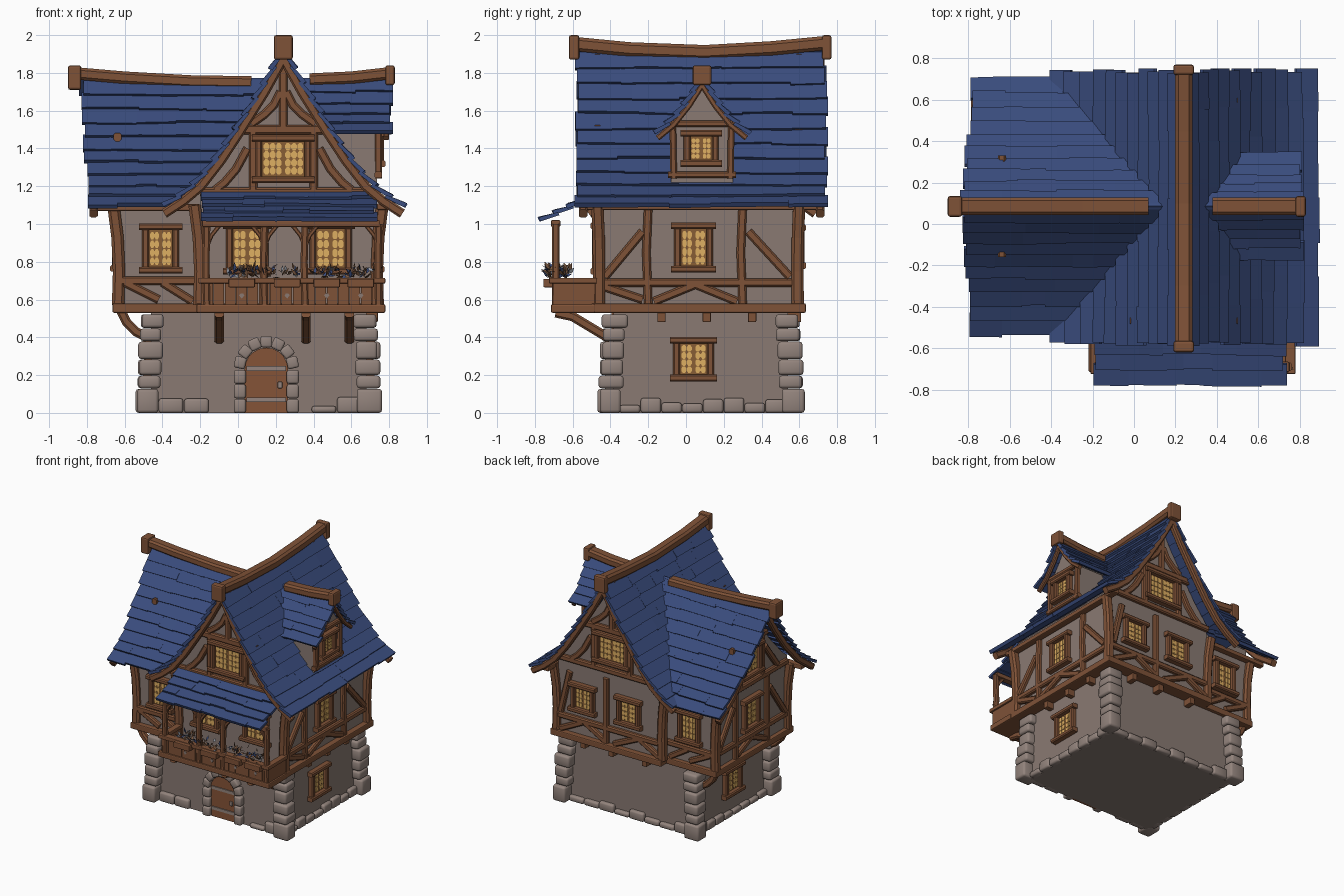
import bpy, bmesh, math, random
from mathutils import Vector as V, Matrix

if "Cube" in bpy.data.objects:
    bpy.data.objects.remove(bpy.data.objects["Cube"])

random.seed(4)
U = random.uniform
COLORS = {"roof_blue": (60, 77, 124), "timber": (126, 83, 58), "plaster": (136, 121, 114),
          "stone": (146, 131, 124), "window_amber": (134, 94, 56), "window_glow": (222, 174, 98),
          "door_wood": (132, 84, 58), "dry_leaf": (120, 88, 66), "petal_grey": (150, 155, 165)}
MATS, PARTS = {}, {}
for key, rgb in COLORS.items():
    MATS[key] = bpy.data.materials.new(key)
    MATS[key].diffuse_color = [(c / 255) ** 2.2 for c in rgb] + [1]


def part(name, mat):
    return PARTS.setdefault(name, (bmesh.new(), mat))[0]


def prism(bm, pts, vec):
    a = [bm.verts.new(p) for p in pts]
    b = [bm.verts.new(p + vec) for p in pts]
    bm.faces.new(a[::-1])
    bm.faces.new(b)
    for i in range(len(a)):
        j = (i + 1) % len(a)
        bm.faces.new((a[i], a[j], b[j], b[i]))


def block(bm, lo, hi, bevel=0.0, turn=None):
    t = bmesh.new()
    lo, hi = V(lo), V(hi)
    bmesh.ops.create_cube(t, size=1, matrix=Matrix.Diagonal((*(hi - lo), 1)))
    if bevel:
        bmesh.ops.bevel(t, geom=t.edges[:], offset=bevel, segments=2, profile=0.5, affect='EDGES')
    t.transform(Matrix.Translation((lo + hi) / 2) @ (turn or Matrix()))
    me = bpy.data.meshes.new("tmp")
    t.to_mesh(me)
    t.free()
    bm.from_mesh(me)
    bpy.data.meshes.remove(me)


def sweep(bm, pts, w, d, n):
    """Chamfered timber along a path; n is its depth direction."""
    pts, rings, n = [V(p) for p in pts], [], V(n)
    c = 0.22 * min(w, d)
    sect = [(x * sx, y * sy) for sx, sy, o in ((1, 1, 0), (-1, 1, 1), (-1, -1, 0), (1, -1, 1))
            for x, y in ((w / 2, d / 2 - c), (w / 2 - c, d / 2))[::(-1 if o else 1)]]
    for i, p in enumerate(pts):
        t = (pts[min(i + 1, len(pts) - 1)] - pts[max(i - 1, 0)]).normalized()
        b = t.cross(n).normalized()
        m = b.cross(t).normalized()
        rings.append([bm.verts.new(p + b * x + m * y) for x, y in sect])
    for r, s in zip(rings, rings[1:]):
        for i in range(8):
            bm.faces.new((r[i], r[(i + 1) % 8], s[(i + 1) % 8], s[i]))
    bm.faces.new(rings[0][::-1])
    bm.faces.new(rings[-1])


def wall(axis, pos, sign):
    """Maps (along, height, outward) onto a vertical wall plane."""
    if axis == 'y':
        return lambda u, v, d=0.0: V((u, pos + sign * d, v))
    return lambda u, v, d=0.0: V((pos + sign * d, u, v))


def timber(F, pts, w=0.045, d=0.04, out=0.008, name="wall_timbers"):
    sweep(part(name, "timber"), [F(u, v, out) for u, v in pts], w, d, F(0, 0, 1) - F(0, 0, 0))


def window(F, u, v, w, h, cols=4, rows=4):
    n = F(0, 0, 1) - F(0, 0, 0)
    a, b = w / 2, h / 2
    prism(part("window_backs", "window_amber"),
          [F(u + x, v + y, 0.002) for x, y in ((-a, -b), (a, -b), (a, b), (-a, b))], n * 0.007)
    for i in range(cols):
        for j in range(rows):
            gap = 0.008 * (-1 if i < cols / 2 else 1)
            cx = u + gap + (i + 0.5 - cols / 2) * (w - 0.035) / cols
            cy = v + (j + 0.5 - rows / 2) * (h - 0.02) / rows
            rx, ry = 0.5 * (w - 0.035) / cols, 0.5 * (h - 0.02) / rows
            prism(part("window_panes", "window_glow"),
                  [F(cx + rx * math.cos(k * math.pi / 4 + 0.39), cy + ry * math.sin(k * math.pi / 4 + 0.39), 0.009)
                   for k in range(8)], n * 0.005)
    for s in (-1, 1):
        timber(F, [(u + s * (a + .015), v - b - .01), (u + s * (a + .015), v + b + .01)], .035, .05, .012, "window_frames")
        timber(F, [(u - a - .05, v + s * (b + .015)), (u + a + .05, v + s * (b + .015))], .035, .065, .014, "window_frames")


def interp(prof, x, i=0):
    for p, q in zip(prof, prof[1:]):
        if min(p[i], q[i]) <= x <= max(p[i], q[i]):
            return p[1 - i] + (q[1 - i] - p[1 - i]) * (x - p[i]) / (q[i] - p[i])
    return prof[0][1 - i] if abs(x - prof[0][i]) < abs(x - prof[-1][i]) else prof[-1][1 - i]


def roof(name, prof, m, a0, a1, rows, lim=lambda a, z: a, slant=(0, 0), pieces=5):
    """Overlapping plank rows down a curved slope."""
    bm = part(name, "roof_blue")
    P = [V(p) for p in prof]
    lens = [0]
    for p, q in zip(P, P[1:]):
        lens.append(lens[-1] + (q - p).length)
    at = lambda t: V([interp([(l, p[k]) for l, p in zip(lens, P)], t * lens[-1]) for k in (0, 1)])
    for i in range(rows):
        p, q = at(i / rows), at((i + 1) / rows)
        e = (q - p).normalized()
        n = V((-e.y, e.x))
        s, f = a0 + slant[0] * i / rows + U(-.012, .012), a1 + slant[1] * i / rows + U(-.012, .012)
        cuts = [s] + [s + (f - s) * (k + U(-.35, .35)) / pieces for k in range(1, pieces)] + [f]
        for a, b in zip(cuts, cuts[1:]):
            if abs(lim(a, q.y) - lim(b, q.y)) < .004 and abs(lim(a, p.y) - lim(b, p.y)) < .004:
                continue
            lift, ext = U(0, .005), U(0, .014)
            quads = []
            for g in (a, b):
                ex = ext + U(0, .008)
                c4 = (p - e * .01 - n * .01, p - e * .01 + n * .008,
                      q + e * ex + n * (.026 + lift), q + e * ex + n * .004)
                quads.append([bm.verts.new(m(lim(g, c.y), c.x, c.y)) for c in c4])
            r, t = quads
            bm.faces.new(r[::-1])
            bm.faces.new(t)
            for k in range(4):
                bm.faces.new((r[k], r[(k + 1) % 4], t[(k + 1) % 4], t[k]))


# ---- roof shapes
MC, WC = 0.24, 0.085
MAIN = [(0, 1.91), (.1, 1.73), (.225, 1.53), (.33, 1.37), (.435, 1.235), (.53, 1.155), (.63, 1.09)]
WING = [(0, 1.76), (.12, 1.575), (.25, 1.4), (.42, 1.22), (.6, 1.09)]
DORM = [(0, 1.76), (.07, 1.65), (.15, 1.55), (.235, 1.48)]
for s in (-1, 1):
    mm = lambda a, d, z: V((MC + s * d, a, z))
    mw = lambda a, d, z: V((a, WC + s * d, z))
    roof("main_roof", MAIN, mm, -.58, .74, 11)
    roof("wing_roof", WING, mw, -.83, .3, 10, lambda a, z: min(a, MC + .04 - interp(MAIN, z, 1)), (.05, 0))
    roof("dormer_roof", DORM, mw, .2, .81, 5, lambda a, z: max(a, MC - .04 + interp(MAIN, z, 1)), pieces=3)
    for a in (-.545, .71):
        sweep(part("gable_boards", "timber"), [mm(a, d, z - .035) for d, z in MAIN], .05, .045, (0, 1, 0))
    sweep(part("gable_boards", "timber"), [mw(-.765, d, z - .035) for d, z in WING], .05, .045, (1, 0, 0))
    sweep(part("gable_boards", "timber"), [mw(.785, d, z - .025) for d, z in DORM], .03, .03, (1, 0, 0))
roof("balcony_canopy", [(0, 1.17), (.1, 1.11), (.3, 1.015)], lambda a, d, z: V((a, -.46 - d, z)), -.19, .73, 4)

# ---- sagging ridge beams with heavy ends
ridge = part("ridge_beams", "timber")
sweep(ridge, [(MC, -.61, 1.955), (MC, -.3, 1.925), (MC, .1, 1.91), (MC, .45, 1.93), (MC, .76, 1.96)], .085, .075, (0, 0, 1))
sweep(ridge, [(-.89, WC, 1.80), (-.6, WC, 1.775), (-.25, WC, 1.755), (.07, WC, 1.75)], .085, .065, (0, 0, 1))
sweep(ridge, [(.38, WC, 1.765), (.6, WC, 1.775), (.82, WC, 1.80)], .085, .065, (0, 0, 1))
for lo, hi in (((.19, -.62, 1.87), (.29, -.565, 2)), ((.19, .72, 1.87), (.29, .77, 2)),
               ((-.9, .035, 1.71), (-.83, .135, 1.84)), ((.78, .035, 1.735), (.83, .135, 1.84))):
    block(ridge, lo, hi, .012)

# ---- walls
block(part("ground_floor", "plaster"), (-.46, -.385, 0), (.68, .54, .55))


def house(name, prof, c, lo, hi, z0, m, a0, a1):
    top = sorted({lo - c, hi - c} | {s * d for d, z in prof for s in (-1, 1) if lo - c < s * d < hi - c})
    ring = [(lo - c, z0)] + [(d, interp(prof, abs(d)) - .02) for d in top] + [(hi - c, z0)]
    prism(part(name, "plaster"), [m(a0, d, z) for d, z in ring], m(a1, 0, 0) - m(a0, 0, 0))


mx, my = (lambda a, d, z: V((MC + d, a, z))), (lambda a, d, z: V((a, WC + d, z)))
house("main_upper_walls", MAIN, MC, -.2, .73, .55, mx, -.46, .59)
house("wing_upper_walls", WING, WC, -.39, .53, .55, my, -.63, -.1)
house("dormer_walls", DORM, WC, WC - .165, WC + .165, 1.22, my, .45, .735)

# ---- floor slabs, eave beams, joist ends
fl = part("floor_beams", "timber")
for lo, hi in (((-.22, -.5, .53), (.775, .635, .58)), ((-.665, -.43, .53), (-.2, .565, .58)), ((-.22, -.715, .53), (.78, -.48, .575)),
               ((.735, -.53, 1.075), (.79, .71, 1.11)), ((-.76, -.44, 1.07), (-.2, -.39, 1.105)), ((-.76, .53, 1.07), (-.2, .58, 1.105))):
    block(fl, lo, hi, .008)
for y in (-.13, .11, .35):
    block(fl, (.66, y - .022, .48), (.74, y + .022, .54), .006)
for x in (-.05, .25, .5):
    block(fl, (x - .022, .52, .48), (x + .022, .61, .54), .006)
br = part("brackets", "timber")
for x in (-.1, .36, .59):
    sweep(br, [(x, -.69, .53), (x, -.6, .51), (x, -.5, .45), (x, -.4, .39)], .05, .05, (1, 0, 0))
for y in (-.37, .5):
    sweep(br, [(-.62, y, .54), (-.59, y, .48), (-.54, y, .43), (-.48, y, .4)], .05, .05, (0, 1, 0))

# ---- bowed corner posts
for x, y, sx, sy in ((.735, -.46, 1, -1), (.735, .59, 1, 1), (-.2, -.46, -1, -1), (-.2, .59, -1, 1), (-.63, -.385, -1, -1), (-.63, .525, -1, 1)):
    sweep(part("corner_posts", "timber"), [(x + sx * o, y + sy * o * .3, z) for z, o in ((.57, .005), (.75, 0), (.93, .008), (1.1, .03))], .065, .065, (0, 1, 0))

# ---- wall faces
front, back = wall('y', -.46, -1), wall('y', .59, 1)
right, left = wall('x', .73, 1), wall('x', -.63, -1)
wfront, wback, dormer = wall('y', -.39, -1), wall('y', .53, 1), wall('x', .735, 1)
for F in (front, back):
    timber(F, [(-.2, 1.17), (.72, 1.17)])
    timber(F, [(-.02, 1.5), (.5, 1.5)], .05)
    timber(F, [(MC, 1.5), (MC, 1.9)])
    for s in (-1, 1):
        for path in (((.16, 1.17), (.16, 1.5)), ((.17, 1.53), (.1, 1.58), (.05, 1.63), (.015, 1.7)),
                     ((.36, 1.18), (.31, 1.22), (.25, 1.29), (.19, 1.4))):
            timber(F, [(MC + s * u, v) for u, v in path])
    window(F, MC, 1.345, .23, .19, 6)
for u in (.05, .49):
    window(front, u, .87, .16, .21)
for u in (.09, .5):
    window(back, u, .88, .14, .17)
timber(back, [(-.2, .7), (.72, .7)])
for a, b in ((-.18, 0), (.22, 0), (.3, .48), (.7, .5)):
    timber(back, [(a, .59), (b, .69)])
timber(back, [(.295, .58), (.295, 1.1)])
timber(back, [(.7, .73), (.62, 1.07)])
# right side
for u in (-.2, .3):
    timber(right, [(u, .57), (u - .01, .85), (u, 1.09)])
for path in (((-.45, .69), (.58, .69)), ((-.43, .72), (-.23, .96)), ((.55, .72), (.33, .96)), ((-.17, .59), (.05, .68)),
             ((.27, .59), (.05, .68)), ((-.44, .67), (-.23, .6))):
    timber(right, path)
window(right, .04, .875, .14, .2)
window(wall('x', .68, 1), .04, .285, .15, .17)
# left wing, all three sides
for path in (((-.37, .7), (.52, .7)), ((-.37, 1.12), (.52, 1.12)), ((-.12, .57), (-.12, 1.1)), ((.28, .57), (.28, 1.1)), ((-.35, .72), (-.15, 1.0)),
             ((.5, .72), (.31, 1.0)), ((-.1, .6), (.08, .68)), ((.26, .6), (.08, .68)), ((-.16, 1.46), (.33, 1.46)), ((WC, 1.46), (WC, 1.72)),
             ((-.06, 1.12), (-.06, 1.46)), ((.23, 1.12), (.23, 1.46)), ((-.25, 1.14), (-.09, 1.35)), ((.42, 1.14), (.26, 1.35))):
    timber(left, path)
window(left, WC, .88, .14, .2)
window(left, WC, 1.3, .17, .19)
window(wall('x', -.46, -1), .08, .285, .15, .17)
for F in (wfront, wback):
    window(F, -.41, .87, .13, .2)
    for path in (((-.62, .7), (-.2, .7)), ((-.6, .69), (-.42, .6)), ((-.24, .59), (-.4, .69))):
        timber(F, path)
# dormer front
for s in (-1, 1):
    timber(dormer, [(WC + s * .15, 1.24), (WC + s * .155, 1.53)], .035)
    timber(dormer, [(WC - .18, 1.395 + s * .135), (WC + .18, 1.395 + s * .135)], .035)
window(dormer, WC - .005, 1.4, .12, .13)

# ---- stone corners and base course
st = part("corner_stones", "stone")
for x, y, sx, sy in ((-.45, -.375, -1, -1), (.67, -.375, 1, -1), (-.45, .535, -1, 1), (.67, .535, 1, 1)):
    z = 0
    for k, h in enumerate((.13, .07, .085, .095, .07, .075)):
        o = .025 * (1 - k / 5) + U(-.004, .008)
        r, q = .06 + U(-.006, .008), .06 + U(-.006, .01)
        block(st, (x + sx * o - r, y + sy * o - q, z), (x + sx * o + r, y + sy * o + q, z + h - .003), .016)
        z += h
base = part("base_stones", "stone")
for k in range(8):
    x, y = -.42 + k * .135, -.35 + k * .11
    for yy in (-.385, .54):
        if not (yy < 0 and -.15 < x < .3):
            block(base, (x, yy - .03, 0), (x + .13, yy + .03, U(.035, .085)), .014)
    for xx in (-.46, .68):
        block(base, (xx - .03, y, 0), (xx + .03, y + .108, U(.035, .085)), .014)

# ---- arched door
DX = .15
prism(part("door", "door_wood"), [V((DX - .115, -.38, 0)), V((DX + .115, -.38, 0))] +
      [V((DX + .115 * math.cos(k * math.pi / 10), -.38, .23 + .115 * math.sin(k * math.pi / 10))) for k in range(11)], V((0, -.018, 0)))
arch = part("door_arch", "stone")
for s in (-1, 1):
    for k in range(3):
        block(arch, (DX + s * .14 - .032, -.43, k * .077), (DX + s * .14 + .032, -.37, k * .077 + .074), .012)
for k in range(7):
    t = (k + .5) * math.pi / 7
    c = V((DX + .142 * math.cos(t), -.4, .235 + .142 * math.sin(t)))
    h = V((.03, .03, .031))
    block(arch, c - h, c + h, .011, Matrix.Rotation(-t, 4, 'Y'))
for z in (.07, .235):
    block(part("door_bands", "stone"), (DX - .105, -.406, z - .012), (DX + .105, -.397, z + .012))
block(part("door_bands", "stone"), (DX + .06, -.412, .13), (DX + .085, -.397, .165), .005)

# ---- balcony
bal = part("balcony", "timber")
for k in range(16):
    x = -.19 + k * .06
    block(bal, (x, -.703, .57), (x + .057, -.685, .69 + U(-.004, .004)))
for x in (-.185, .755):
    block(bal, (x - .012, -.7, .57), (x + .012, -.47, .69))
    block(bal, (x - .025, -.72, .685), (x + .025, -.47, .715), .006)
block(bal, (-.21, -.725, .685), (.78, -.67, .715), .006)
block(bal, (-.19, -.715, .985), (.75, -.665, 1.02), .006)
for x in (-.165, .14, .355, .745):
    sweep(bal, [(x, -.69, .57), (x - .005, -.69, .8), (x, -.69, 1.0)], .038, .04, (0, 1, 0))
    for s in (-1, 1):
        if -.2 < x + s * .06 < .77:
            sweep(bal, [(x, -.69, .88), (x + s * .025, -.69, .94), (x + s * .065, -.69, .99)], .022, .025, (0, 1, 0))
for x in (.02, .26, .47, .65):
    block(part("flower_boxes", "timber"), (x - .07, -.755, .665), (x + .07, -.7, .71), .005)
    prism(part("parapet_holes", "plaster"), [V((x + u, -.7035, v)) for u, v in ((0, .605), (.014, .622), (.007, .632), (-.007, .632), (-.014, .622))], V((0, -.003, 0)))

# ---- dry leaves and blossoms
for x in (0, .06, .16, .27, .44, .5, .62, .7):
    for k in range(20):
        name, mat = random.choice((("leaves", "dry_leaf"), ("leaves", "dry_leaf"), ("blue_petals", "roof_blue"), ("grey_petals", "petal_grey")))
        p = V((x + U(-.05, .05), -.68 + U(-.05, .06), .71 + U(0, .05)))
        d = V((U(-1, 1), U(-1, .8), U(0, 1.2))).normalized() * U(.035, .06)
        w = d.cross(V((U(-1, 1), U(-1, 1), 1))).normalized() * .011
        bm = part(name, mat)
        bm.faces.new([bm.verts.new(v) for v in (p, p + d * .5 + w, p + d, p + d * .5 - w)])

# ---- objects
for name, (bm, mat) in PARTS.items():
    bmesh.ops.recalc_face_normals(bm, faces=bm.faces[:])
    me = bpy.data.meshes.new(name)
    bm.to_mesh(me)
    bm.free()
    me.materials.append(MATS[mat])
    ob = bpy.data.objects.new(name, me)
    bpy.context.collection.objects.link(ob)
    if "stone" in name or "arch" in name:
        bpy.context.view_layer.objects.active = ob
        ob.select_set(True)
        bpy.ops.object.shade_smooth_by_angle(angle=math.radians(50))
        ob.select_set(False)

for m in bpy.data.materials:
    if m.users and not m.is_grease_pencil:
        m.use_nodes = True
        m.node_tree.nodes["Principled BSDF"].inputs["Base Color"].default_value = m.diffuse_color
